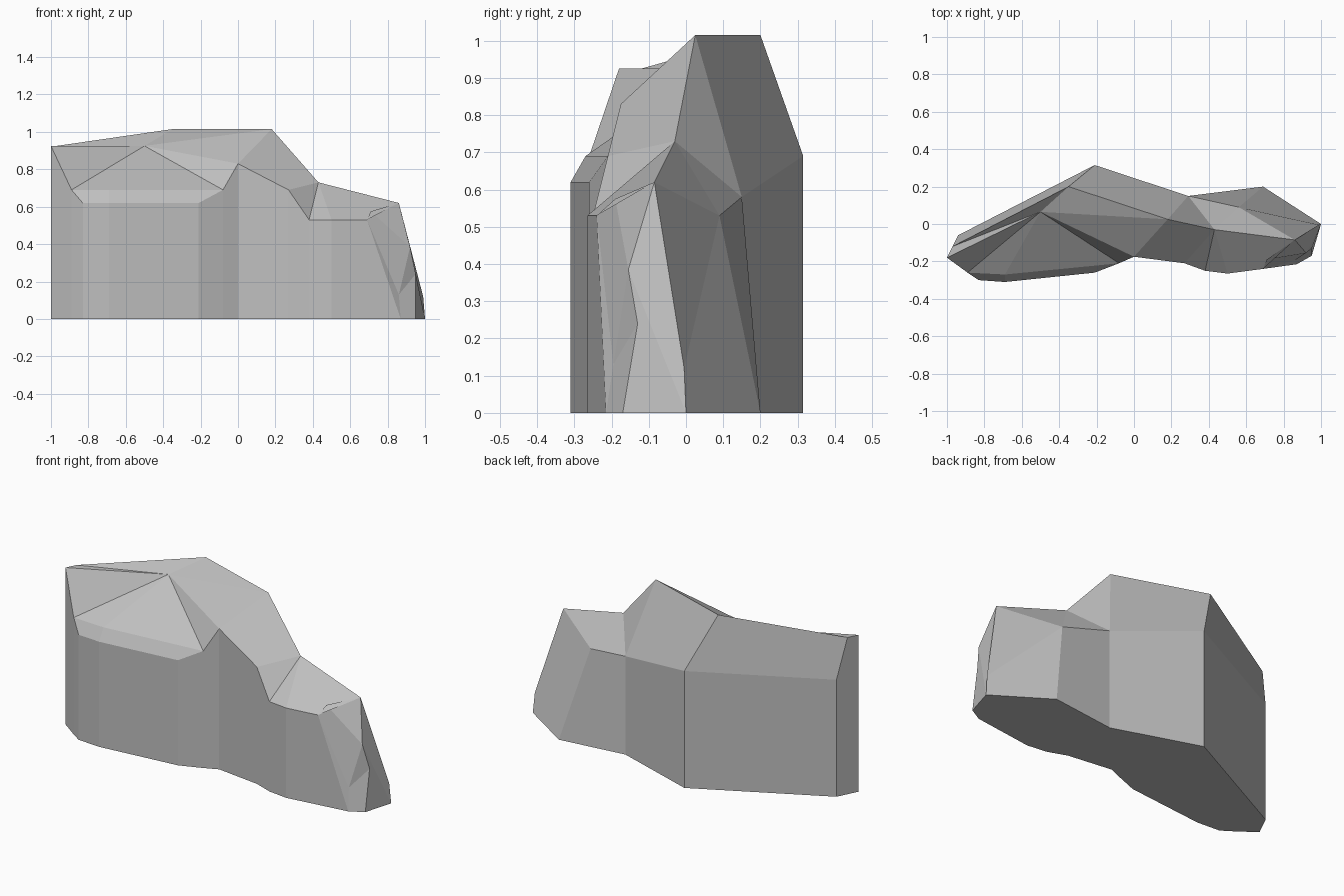
import bpy, bmesh

cube = bpy.data.objects.get("Cube")
if cube:
    bpy.data.objects.remove(cube, do_unlink=True)

bm = bmesh.new()
known = {}


def vert(p):
    if p not in known:
        known[p] = bm.verts.new(p)
    return known[p]


def face(*points):
    # Repeated corners collapse, so quads can taper to triangles
    unique = list(dict.fromkeys(points))
    if len(unique) > 2:
        bm.faces.new([vert(p) for p in unique])


def strip(rail, other):
    for i in range(len(rail) - 1):
        face(rail[i], rail[i + 1], other[i + 1], other[i])


def fan(centre, rim):
    strip(rim, [centre] * len(rim))


def drop(rail):
    return [(x, y, 0) for x, y, z in rail]


# Tall end: corner, front shoulder, bevelled brow and notch
corner = (-1, -.18, .925)
back_corner = (-.97, -.12, .925)
shoulder = [(-.89, -.26, .69), (-.69, -.27, .69), (-.08, -.21, .69)]
brow = [(-.83, -.3, .62), (-.69, -.31, .62), (-.21, -.26, .62)]
notch = (0, -.175, .83)
dip = (-.5, .065, .925)

# Ridge line, descending towards the low end
peak, peak_end = (-.35, .2, 1.015), (.18, .025, 1.015)
saddle, crest = (.43, -.03, .73), (.86, -.085, .62)

# Low end: front ledge, nose and toe
ledge = [(.27, -.21, .69), (.38, -.25, .53), (.5, -.265, .53)]
ledge_end, knuckle = (.69, -.24, .53), (.71, -.19, .575)
cheek, chin = (.92, -.155, .385), (.95, -.13, .24)
hollow = (.86, -.195, .13)
toe, toe_side = (.87, -.215, 0), (.95, -.17, 0)
tip, tip_foot = (.99, -.005, .12), (1, 0, 0)

# Back eaves
eaves = [(-.94, -.06, .69), (-.21, .315, .69), (.29, .15, .58)]
low_eave, low_foot = (.56, .09, .53), (.69, .2, 0)

# Upright walls
front_rail = [corner, shoulder[0], *brow, shoulder[-1], notch, *ledge]
back_rail = [corner, back_corner, *eaves]
front_foot, back_foot = drop(front_rail), drop(back_rail)
strip(front_rail, front_foot)
strip(back_rail, back_foot)

# Bevel and tall crown
strip(shoulder, brow)
fan(dip, [corner, *shoulder, notch, peak_end, peak, back_corner, corner])

# Low front slope
strip([notch, ledge[0]], [peak_end, saddle])
strip([*ledge, ledge_end, knuckle], [saddle, saddle, saddle, crest, crest])

# Nose facets
face(ledge[-1], ledge_end, toe, front_foot[-1])
face(ledge_end, hollow, toe)
strip([knuckle, cheek, chin, toe_side], [ledge_end, hollow, hollow, toe])
face(knuckle, crest, cheek)
face(crest, tip, tip_foot, cheek)
face(cheek, tip_foot, toe_side, chin)

# Back slope
strip([back_corner, peak, peak_end], eaves)
face(peak_end, saddle, eaves[-1])
face(saddle, low_eave, eaves[-1])
face(saddle, crest, low_eave)
face(crest, tip, low_eave)
face(low_eave, tip, tip_foot, low_foot)
face(eaves[-1], low_eave, low_foot, back_foot[-1])

# Underside
face(*front_foot, toe, toe_side, tip_foot, low_foot, *reversed(back_foot[1:]))

bmesh.ops.recalc_face_normals(bm, faces=bm.faces)
mesh = bpy.data.meshes.new("rock")
bm.to_mesh(mesh)
bm.free()

# Stone colour
stone = bpy.data.materials.new("stone grey")
stone.use_nodes = True
grey = (.52, .52, .52, 1)
stone.diffuse_color = grey
stone.node_tree.nodes["Principled BSDF"].inputs["Base Color"].default_value = grey
mesh.materials.append(stone)
rock = bpy.data.objects.new("rock", mesh)
bpy.context.collection.objects.link(rock)
